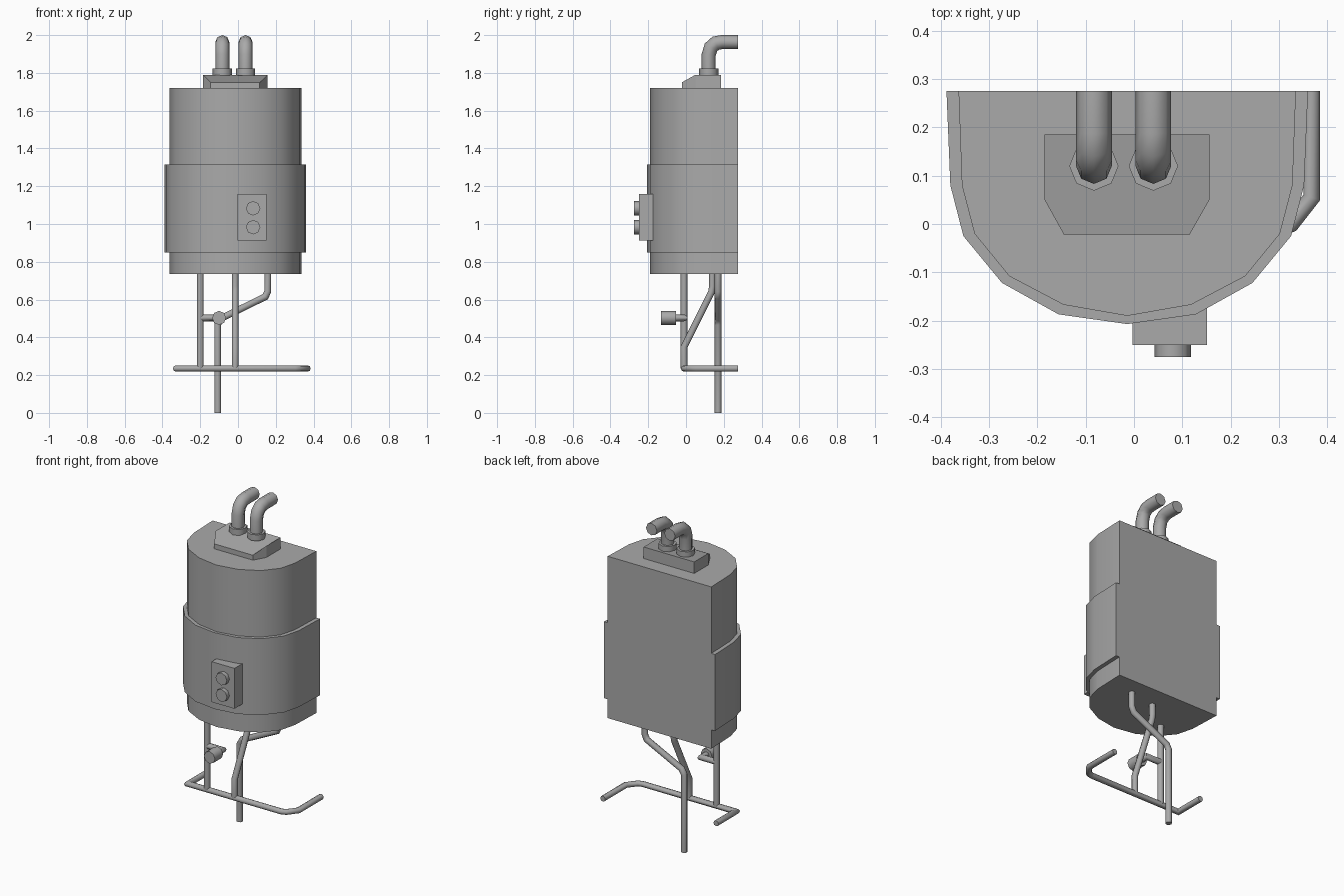
import bpy, bmesh, math
from mathutils import Vector

cube = bpy.data.objects.get("Cube")
if cube:
    bpy.data.objects.remove(cube)

GREY = (0.4, 0.4, 0.4, 1)
metal = bpy.data.materials.new("grey_metal")
metal.use_nodes = True
metal.diffuse_color = GREY
metal.node_tree.nodes["Principled BSDF"].inputs["Base Color"].default_value = GREY


def finish(name, bm):
    """Turn a bmesh into a shaded object."""
    bmesh.ops.recalc_face_normals(bm, faces=bm.faces)
    mesh = bpy.data.meshes.new(name)
    bm.to_mesh(mesh)
    bm.free()
    mesh.materials.append(metal)
    mesh.shade_smooth()
    mesh.set_sharp_from_angle(angle=math.radians(50))
    obj = bpy.data.objects.new(name, mesh)
    bpy.context.collection.objects.link(obj)
    return obj


def prism(name, outline, z0, z1):
    """Extrude a flat outline upwards."""
    bm = bmesh.new()
    base = bm.faces.new([bm.verts.new((x, y, z0)) for x, y in outline])
    top = bmesh.ops.extrude_face_region(bm, geom=[base], use_keep_orig=True)["geom"]
    for v in top:
        if isinstance(v, bmesh.types.BMVert):
            v.co.z = z1
    return finish(name, bm)


def tube(name, points, radius, sides=8):
    """Sweep a capped polygon along a path with mitred corners."""
    pts = [Vector(p) for p in points]
    dirs = [(b - a).normalized() for a, b in zip(pts, pts[1:])]
    side = dirs[0].orthogonal().normalized()
    other = dirs[0].cross(side)
    ring = []
    for i in range(sides):
        a = math.tau * i / sides
        ring.append(pts[0] + radius * (math.cos(a) * side + math.sin(a) * other))
    bm = bmesh.new()
    rows = [[bm.verts.new(c) for c in ring]]
    for i, d in enumerate(dirs):
        normal = d + dirs[min(i + 1, len(dirs) - 1)]
        ring = [c + d * ((pts[i + 1] - c).dot(normal) / d.dot(normal)) for c in ring]
        rows.append([bm.verts.new(c) for c in ring])
    for low, high in zip(rows, rows[1:]):
        for i in range(sides):
            j = (i + 1) % sides
            bm.faces.new((low[i], low[j], high[j], high[i]))
    bm.faces.new(rows[0])
    bm.faces.new(rows[-1])
    return finish(name, bm)


# Tank and wider jacket: mirrored half outlines with a flat back
CENTRE, BACK = -0.014, 0.275


def tank_outline(half, nose):
    right = [(CENTRE + x, y) for x, y in half]
    left = [(CENTRE - x, y) for x, y in reversed(half)]
    return right + [(CENTRE, nose)] + left


tank = [(0.349, BACK), (0.342, 0.08), (0.316, -0.02), (0.244, -0.108), (0.132, -0.167)]
jacket = [(0.374, BACK), (0.366, 0.08), (0.339, -0.025), (0.259, -0.122), (0.142, -0.187)]
prism("tank", tank_outline(tank, -0.19), 0.735, 1.72)
prism("jacket", tank_outline(jacket, -0.207), 0.85, 1.315)

# Top manifold with a tapered, sloping front
manifold = prism("top_manifold", [(-0.185, 0.185), (-0.185, 0.05), (-0.145, -0.022),
                                  (0.115, -0.022), (0.156, 0.05), (0.156, 0.185)], 1.72, 1.79)
for v in manifold.data.vertices:
    if v.co.y < 0 and v.co.z > 1.75:
        v.co.z = 1.75
manifold.data.shade_flat()

# Two elbow pipes with collars
for label, x in (("right", -0.083), ("left", 0.04)):
    tube(label + "_collar", [(x, 0.12, 1.785), (x, 0.12, 1.822)], 0.051)
    tube(label + "_top_pipe", [(x, 0.12, 1.79), (x, 0.12, 1.895), (x, 0.132, 1.935),
                               (x, 0.157, 1.957), (x, 0.19, 1.963), (x, BACK, 1.963)], 0.037)

# Control box with two knobs
prism("control_box", [(-0.003, -0.15), (-0.003, -0.25), (0.151, -0.25), (0.151, -0.15)],
      0.912, 1.158)
for label, z in (("upper", 1.083), ("lower", 0.983)):
    tube(label + "_knob", [(0.08, -0.24, z), (0.08, -0.275, z)], 0.038)

# Pipes beneath the tank
R = 0.018
tube("supply_pipe", [(-0.2, -0.01, 0.235), (-0.2, -0.01, 0.75)], R)
tube("return_pipe", [(-0.015, -0.01, 0.235), (-0.015, -0.01, 0.35), (-0.015, 0.135, 0.64),
                     (-0.015, 0.14, 0.67), (-0.015, 0.14, 0.75)], R)
tube("drain_pipe", [(-0.107, 0.17, 0), (-0.107, 0.17, 0.47), (-0.09, 0.17, 0.5),
                    (0.145, 0.17, 0.615), (0.158, 0.17, 0.645), (0.158, 0.17, 0.75)], R)
tube("floor_rail", [(-0.328, 0.18, 0.235), (-0.328, -0.01, 0.235), (0.3, -0.01, 0.235),
                    (0.325, 0.0, 0.235), (0.368, 0.055, 0.235), (0.368, BACK, 0.235)], 0.017)

# Valve branching from the supply pipe
tube("valve_stem", [(-0.2, -0.01, 0.503), (-0.1, -0.01, 0.503), (-0.1, -0.06, 0.503)], R)
tube("valve_knob", [(-0.1, -0.053, 0.503), (-0.1, -0.132, 0.503)], 0.037)
